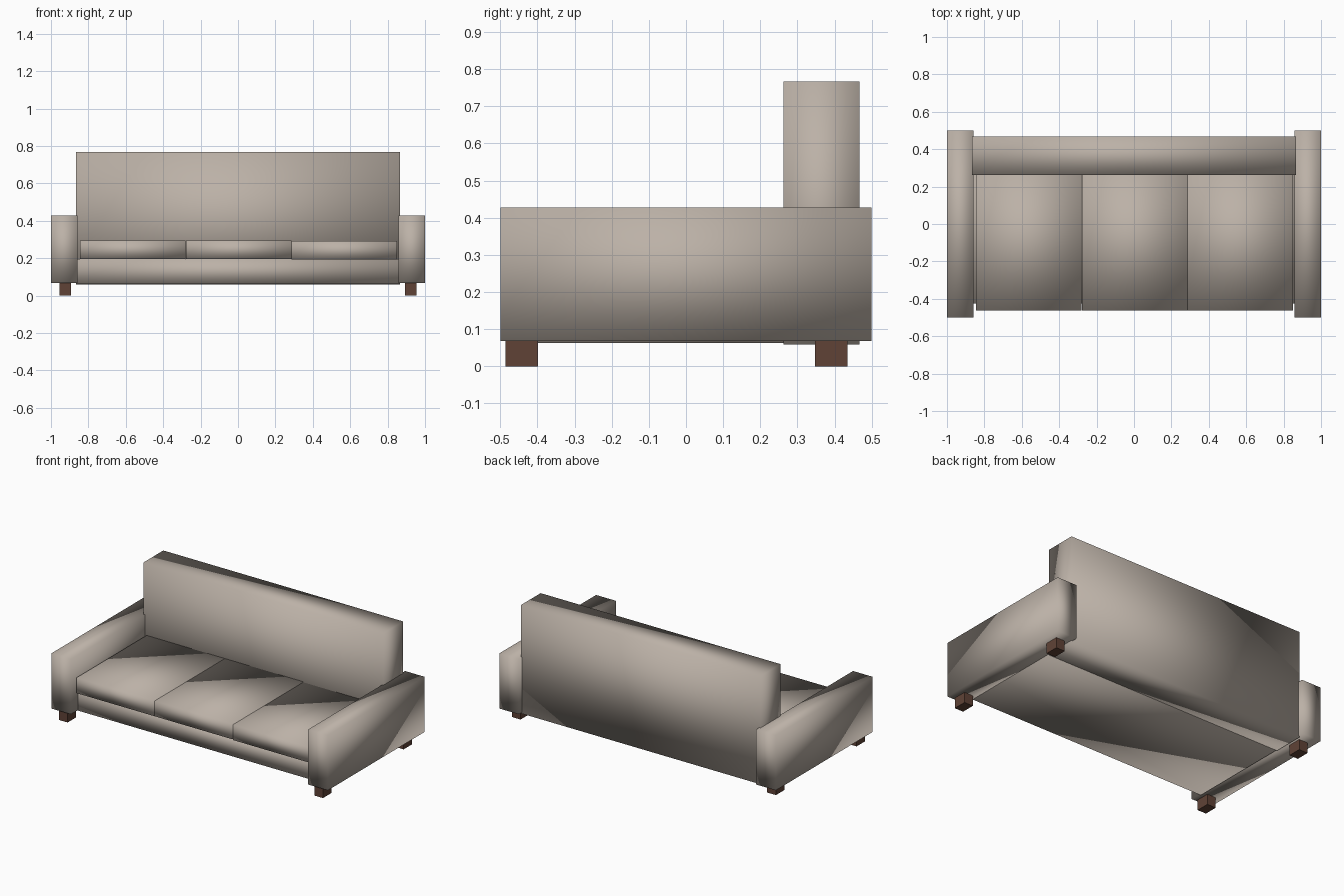
import bpy, bmesh
from mathutils import Vector

if "Cube" in bpy.data.objects:
    bpy.data.objects.remove(bpy.data.objects["Cube"])


def material(name, rgb):
    m = bpy.data.materials.new(name)
    m.diffuse_color = (*rgb, 1)
    m.use_nodes = True
    m.node_tree.nodes["Principled BSDF"].inputs["Base Color"].default_value = m.diffuse_color
    return m


fabric = material("warm_grey_fabric", (0.50, 0.44, 0.385))
wood = material("brown_wood", (0.115, 0.055, 0.037))


def box(name, x, y, z, mat, smooth=True):
    """Box spanning the given (min, max) ranges."""
    bm = bmesh.new()
    bmesh.ops.create_cube(bm, size=1)
    for v in bm.verts:
        v.co = Vector(r[0] if c < 0 else r[1] for c, r in zip(v.co, (x, y, z)))
    # soft upholstery: normals blend across the box edges
    for f in bm.faces:
        f.smooth = smooth
    me = bpy.data.meshes.new(name)
    bm.to_mesh(me)
    bm.free()
    me.materials.append(mat)
    ob = bpy.data.objects.new(name, me)
    bpy.context.collection.objects.link(ob)
    return ob


# Seat base and backrest
box("seat_base", (-0.865, 0.865), (-0.425, 0.33), (0.063, 0.197), fabric)
box("backrest", (-0.867, 0.867), (0.263, 0.467), (0.059, 0.767), fabric)

# Three seat cushions
for i, (x0, top) in enumerate(((-0.845, 0.296), (-0.279, 0.296), (0.287, 0.292))):
    box(f"seat_cushion_{i + 1}", (x0, x0 + 0.564), (-0.463, 0.275),
        (top - 0.1, top), fabric)

# Arms and legs, mirrored left and right
for side, s in (("left", -1), ("right", 1)):
    box(f"{side}_arm", sorted((s * 0.858, s)), (-0.5, 0.5), (0.068, 0.428), fabric)
    for end, y in (("front", (-0.486, -0.398)), ("back", (0.347, 0.435))):
        box(f"{side}_{end}_leg", sorted((s * 0.892, s * 0.955)), y,
            (0, 0.07), wood, smooth=False)
